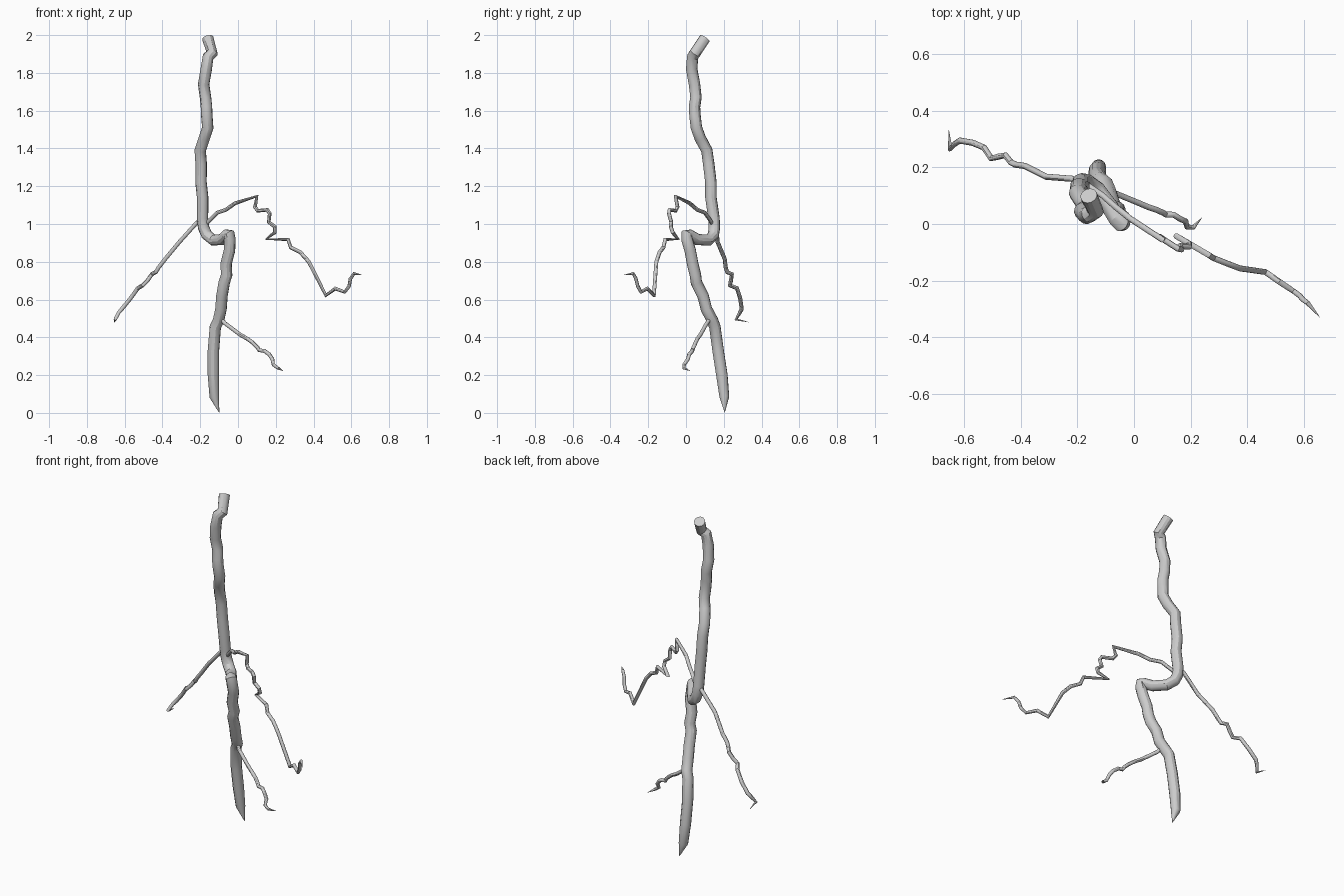
import bpy


def bolt(name, points, radius, tip):
    """Round tube through (x, y, z) points; the last points narrow by the `tip` factors."""
    curve = bpy.data.curves.new(name, 'CURVE')
    curve.dimensions = '3D'
    curve.bevel_depth = radius
    curve.bevel_resolution = 4
    curve.use_fill_caps = True
    spline = curve.splines.new('POLY')
    spline.points.add(len(points) - 1)
    scales = [1.0] * (len(points) - len(tip)) + tip
    for p, co, s in zip(spline.points, points, scales):
        p.co = (*co, 1)
        p.radius = s
    spline.use_smooth = True
    obj = bpy.data.objects.new(name, curve)
    bpy.context.collection.objects.link(obj)
    # turn the tube into a mesh
    bpy.ops.object.select_all(action='DESELECT')
    bpy.context.view_layer.objects.active = obj
    obj.select_set(True)
    bpy.ops.object.convert(target='MESH')
    bpy.ops.object.shade_smooth_by_angle()


# Main bolt, from the flat top end to the pointed foot
bolt("main_bolt", [
    (-.16, .10, 1.983), (-.137, .048, 1.905), (-.158, .035, 1.885), (-.168, .03, 1.82),
    (-.182, .045, 1.74), (-.172, .053, 1.67), (-.167, .045, 1.62), (-.165, .048, 1.57),
    (-.16, .055, 1.51), (-.178, .075, 1.455), (-.20, .11, 1.39), (-.195, .12, 1.32),
    (-.196, .132, 1.22), (-.187, .132, 1.14), (-.188, .148, 1.03), (-.182, .15, .98),
    (-.165, .145, .942), (-.13, .12, .914), (-.085, .06, .918), (-.06, .018, .942),
    (-.045, .002, .944), (-.043, .005, .92), (-.045, .022, .86), (-.063, .035, .79),
    (-.06, .05, .73), (-.073, .055, .69), (-.085, .09, .62), (-.09, .108, .55),
    (-.103, .14, .49), (-.12, .153, .455), (-.13, .17, .33), (-.13, .19, .20),
    (-.125, .203, .085), (-.10, .205, .002)], .0305, [.85, .03])

# Long branch on the left
bolt("left_branch", [
    (-.185, .148, 1.03), (-.22, .16, 1.005), (-.31, .167, .905), (-.385, .205, .815),
    (-.42, .21, .77), (-.435, .218, .745), (-.455, .243, .735), (-.48, .238, .70),
    (-.505, .232, .675), (-.53, .27, .66), (-.57, .287, .605), (-.615, .295, .55),
    (-.632, .285, .53), (-.65, .265, .495), (-.655, .332, .48)], .011, [.9, .8, .05])

# Jagged branch on the right
bolt("right_branch", [
    (-.18, .148, .99), (-.11, .10, 1.06), (-.065, .06, 1.075), (-.015, .02, 1.11),
    (.10, -.055, 1.147), (.09, -.045, 1.09), (.105, -.055, 1.07), (.155, -.087, 1.075),
    (.168, -.09, 1.055), (.163, -.078, 1.01), (.195, -.08, .985), (.195, -.07, .955),
    (.15, -.043, .92), (.265, -.11, .918), (.28, -.12, .875),
    (.33, -.14, .85), (.375, -.157, .80), (.465, -.17, .622), (.515, -.205, .658),
    (.565, -.238, .64), (.588, -.255, .67), (.595, -.265, .71), (.615, -.28, .738),
    (.657, -.33, .73)], .0105, [.9, .9, .9, .8, .05])

# Short branch low on the right
bolt("lower_branch", [
    (-.11, .145, .52), (-.07, .11, .475), (.01, .077, .415), (.05, .06, .392),
    (.08, .05, .37), (.102, .04, .348), (.112, .034, .332), (.14, .033, .328),
    (.165, .017, .31), (.182, .01, .285), (.187, -.01, .255), (.21, -.012, .238),
    (.24, .022, .222)], .0105, [.9, .8, .05])
